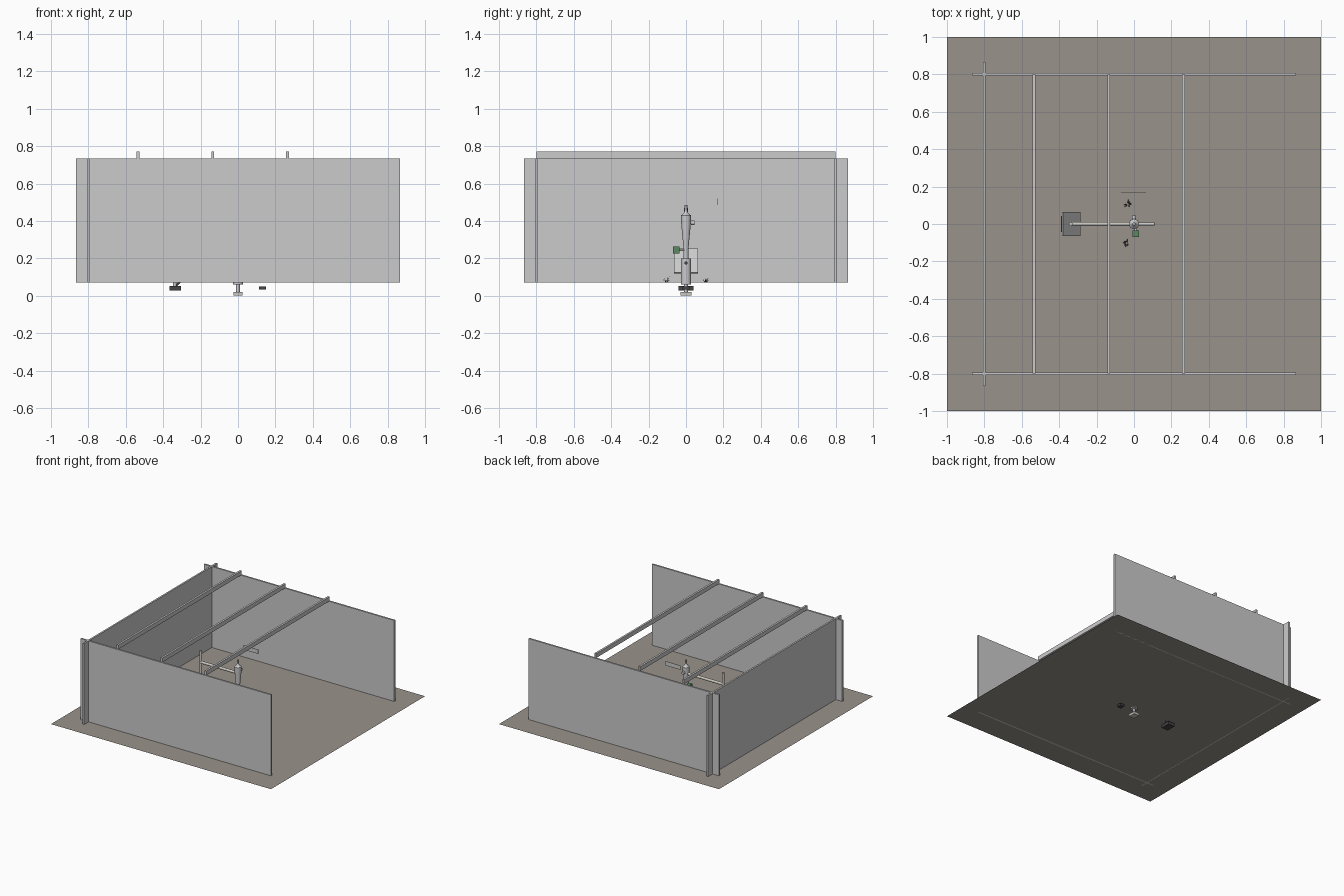
import bpy, bmesh, math, random
from mathutils import Vector

if "Cube" in bpy.data.objects:
    bpy.data.objects.remove(bpy.data.objects["Cube"])

random.seed(3)


def material(name, rgb):
    m = bpy.data.materials.new(name)
    m.diffuse_color = (*rgb, 1)
    m.use_nodes = True
    m.node_tree.nodes["Principled BSDF"].inputs["Base Color"].default_value = m.diffuse_color
    return m


EARTH = material("earth", (0.32, 0.29, 0.26))
GREEN = material("green", (0.10, 0.25, 0.12))
DARK = material("dark", (0.06, 0.06, 0.06))
PALE = material("pale", (0.6, 0.58, 0.53))


def finish(name, bm, mat=None):
    me = bpy.data.meshes.new(name)
    bm.to_mesh(me)
    bm.free()
    ob = bpy.data.objects.new(name, me)
    bpy.context.collection.objects.link(ob)
    if mat:
        me.materials.append(mat)
    return ob


def box(name, x, y, z, mat=None, tilt=0):
    bm = bmesh.new()
    bmesh.ops.create_cube(bm, size=1)
    bmesh.ops.scale(bm, vec=(x[1] - x[0], y[1] - y[0], z[1] - z[0]), verts=bm.verts)
    ob = finish(name, bm, mat)
    ob.location = (sum(x) / 2, sum(y) / 2, sum(z) / 2)
    ob.rotation_euler.y = tilt
    return ob


def rod(name, a, b, r, mat=None, sides=16):
    a, b = Vector(a), Vector(b)
    bm = bmesh.new()
    bmesh.ops.create_cone(bm, cap_ends=True, segments=sides, radius1=r, radius2=r, depth=(b - a).length)
    ob = finish(name, bm, mat)
    ob.location = (a + b) / 2
    ob.rotation_mode = 'QUATERNION'
    ob.rotation_quaternion = (b - a).to_track_quat('Z', 'Y')
    smooth(ob)
    return ob


def smooth(ob):
    bpy.ops.object.select_all(action='DESELECT')
    ob.select_set(True)
    bpy.context.view_layer.objects.active = ob
    bpy.ops.object.shade_smooth_by_angle(angle=math.radians(35))


def lathe(name, profile, sides=24):
    bm = bmesh.new()
    vs = [bm.verts.new((r, 0, z)) for r, z in profile]
    es = [bm.edges.new(p) for p in zip(vs, vs[1:])]
    bmesh.ops.spin(bm, geom=vs + es, axis=(0, 0, 1), cent=(0, 0, 0), angle=math.tau, steps=sides)
    bmesh.ops.remove_doubles(bm, verts=bm.verts, dist=1e-5)
    bmesh.ops.recalc_face_normals(bm, faces=bm.faces)
    smooth(finish(name, bm))


# Ground sheet
bm = bmesh.new()
bmesh.ops.create_grid(bm, x_segments=1, y_segments=1, size=1)
finish("ground", bm, EARTH).location.z = 0.07

# Walls and roof beams
for side in (-1, 1):
    box("side_wall", (-0.865, 0.865), (side * 0.8 - 0.007, side * 0.8 + 0.007), (0.07, 0.735))
box("end_wall", (-0.807, -0.793), (-0.865, 0.865), (0.07, 0.735))
for x in (-0.535, -0.135, 0.265):
    box("roof_beam", (x - 0.008, x + 0.008), (-0.8, 0.8), (0.735, 0.77))

# Pump body, from the buried foot to the pointed cap
lathe("pump_body", [(0, 0.06), (0.027, 0.06), (0.027, 0.2), (0.013, 0.2), (0.013, 0.25),
                    (0.026, 0.39), (0.026, 0.43), (0.013, 0.44), (0.007, 0.455), (0.007, 0.485), (0, 0.485)])
rod("pump_pipe", (0, 0, 0.02), (0, 0, 0.07), 0.01)
box("pump_foot", (-0.025, 0.025), (-0.03, 0.03), (0, 0.02), PALE)
rod("spout", (0, 0, 0.175), (0.108, 0, 0.175), 0.009)
rod("spout_mouth", (0.107, 0, 0.175), (0.109, 0, 0.175), 0.007, DARK)
rod("side_knob_stem", (0, 0, 0.39), (0, 0.03, 0.39), 0.006)
rod("side_knob", (0, 0.028, 0.39), (0, 0.045, 0.39), 0.012)

# Green valve box on its stem
rod("valve_stem", (0.01, -0.04, 0.245), (0.0, 0, 0.245), 0.006)
box("valve_box", (-0.009, 0.028), (-0.07, -0.035), (0.227, 0.263), GREEN)

# Post, arm and tilted panel
rod("arm", (-0.34, 0, 0.375), (0, 0, 0.375), 0.011, PALE)
rod("post", (-0.338, 0, 0.05), (-0.338, 0, 0.47), 0.01, PALE)
box("tilted_panel", (-0.34, -0.33), (-0.065, 0.065), (0.107, 0.263), None, math.radians(-35))
box("panel_bracket", (-0.39, -0.378), (-0.042, 0.042), (0.13, 0.15), DARK)

# Buried boxes
box("post_footing", (-0.365, -0.305), (-0.04, 0.04), (0.028, 0.052), DARK)
rod("footing_brace", (-0.335, 0, 0.05), (-0.31, 0, 0.075), 0.006, DARK)
box("drain", (0.112, 0.15), (-0.02, 0.02), (0.033, 0.05), DARK)

# Thin hanging strip
box("strip", (-0.07, 0.065), (0.169, 0.171), (0.485, 0.52))

# Small tufts of blades beside the pump
for cx, cy in ((-0.033, 0.105), (-0.04, -0.103)):
    bm = bmesh.new()
    for i in range(8):
        a = random.uniform(0, math.tau)
        d = Vector((math.cos(a), math.sin(a), 0))
        s = Vector((-d.y, d.x, 0)) * 0.004
        base = Vector((cx, cy, 0.07)) + d * 0.006
        tip = base + d * random.uniform(0.008, 0.02) + Vector((0, 0, random.uniform(0.015, 0.035)))
        bm.faces.new([bm.verts.new(p) for p in (base - s, base + s, tip)])
    finish("grass_tuft", bm, DARK)
